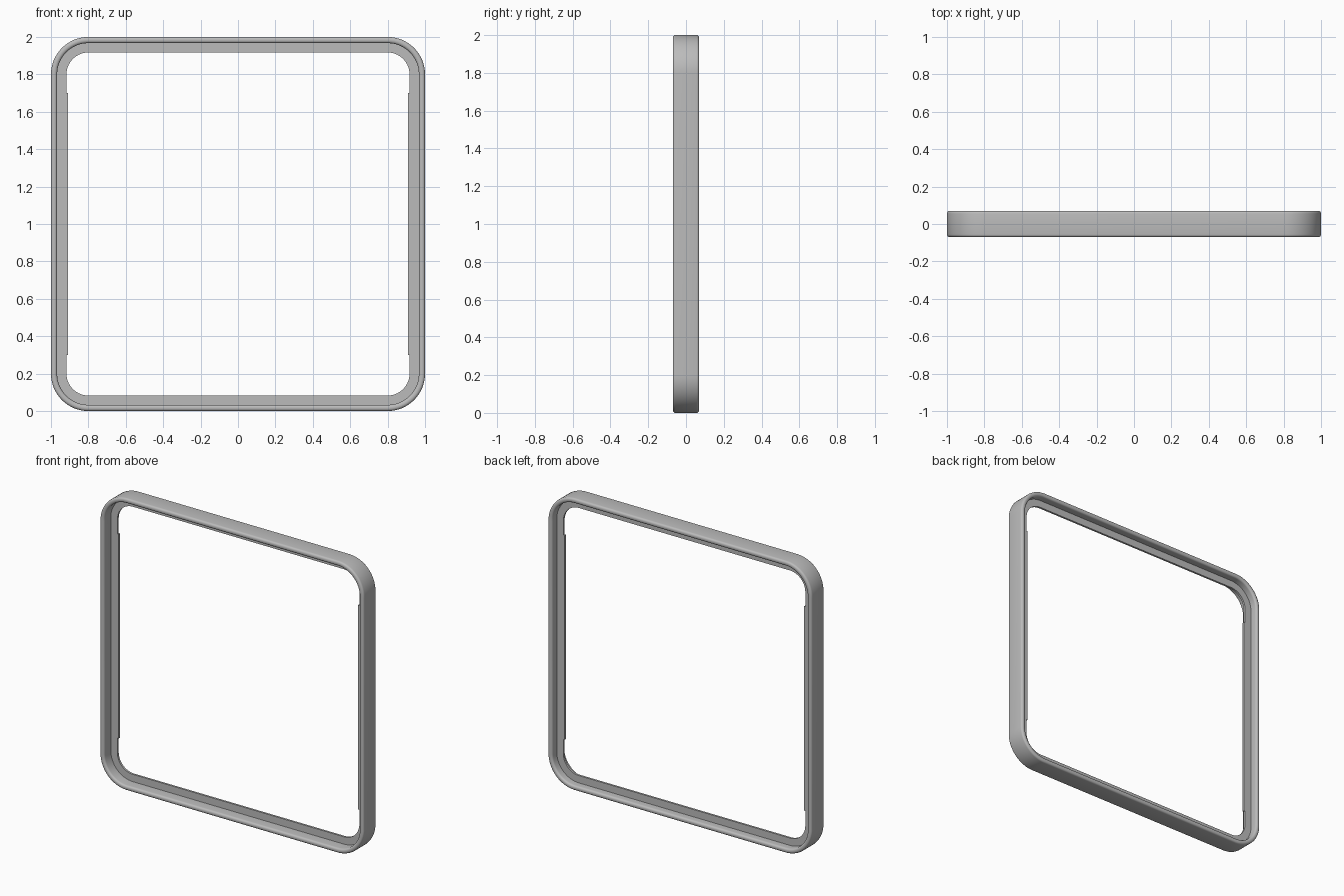
import bpy, bmesh, math

if "Cube" in bpy.data.objects:
    bpy.data.objects.remove(bpy.data.objects["Cube"], do_unlink=True)

# Single grey finish
grey = bpy.data.materials.new("plain grey")
grey.use_nodes = True
grey.diffuse_color = (0.5, 0.5, 0.5, 1)
grey.node_tree.nodes["Principled BSDF"].inputs["Base Color"].default_value = (0.5, 0.5, 0.5, 1)

RADIUS, STEPS = 0.2, 16
DEPTH, LIP, ROUND = 0.07, 0.033, 0.014
FLANGE, FLANGE_FRONT, FLANGE_BACK = 0.083, 0.004, 0.018


def finish(bm, name):
    bmesh.ops.recalc_face_normals(bm, faces=bm.faces)
    mesh = bpy.data.meshes.new(name)
    bm.to_mesh(mesh)
    bm.free()
    mesh.materials.append(grey)
    obj = bpy.data.objects.new(name, mesh)
    bpy.context.collection.objects.link(obj)
    return obj


def arc(cx, cy, r, start, end, steps=4):
    angles = [math.radians(start + (end - start) * i / steps) for i in range(steps + 1)]
    return [(cx + r * math.cos(a), cy + r * math.sin(a)) for a in angles]


# Cross-section as (inset from outside, y): rounded rim walls with a thin flange
r = ROUND
section = (arc(r, -DEPTH + r, r, 180, 270)
           + arc(LIP - r, -DEPTH + r, r, 270, 360)
           + [(LIP, FLANGE_FRONT), (FLANGE, FLANGE_FRONT),
              (FLANGE, FLANGE_BACK), (LIP, FLANGE_BACK)]
           + arc(LIP - r, DEPTH - r, r, 0, 90)
           + arc(r, DEPTH - r, r, 90, 180))

# Sweep the section round a square with rounded corners
bm = bmesh.new()
rings = []
centre = 1 - RADIUS
for corner, (sx, sz) in enumerate([(1, 1), (-1, 1), (-1, -1), (1, -1)]):
    for i in range(STEPS + 1):
        a = math.pi / 2 * (corner + i / STEPS)
        rings.append([bm.verts.new((sx * centre + (RADIUS - inset) * math.cos(a), y,
                                    1 + sz * centre + (RADIUS - inset) * math.sin(a)))
                      for inset, y in section])
for k, ring in enumerate(rings):
    nxt = rings[(k + 1) % len(rings)]
    for j in range(len(section)):
        m = (j + 1) % len(section)
        bm.faces.new((ring[j], ring[m], nxt[m], nxt[j]))
frame = finish(bm, "frame_rim")
bpy.context.view_layer.objects.active = frame
frame.select_set(True)
bpy.ops.object.shade_smooth_by_angle(angle=math.radians(35))

# Slim tabs widening the flange on both sides
for side, name in ((1, "left_tab"), (-1, "right_tab")):
    bm = bmesh.new()
    bmesh.ops.create_cube(bm, size=1)
    for v in bm.verts:
        v.co = (side * (0.914 + v.co.x * 0.012),
                (FLANGE_FRONT + FLANGE_BACK) / 2 + v.co.y * (FLANGE_BACK - FLANGE_FRONT),
                1 + v.co.z * 1.4)
    finish(bm, name)
